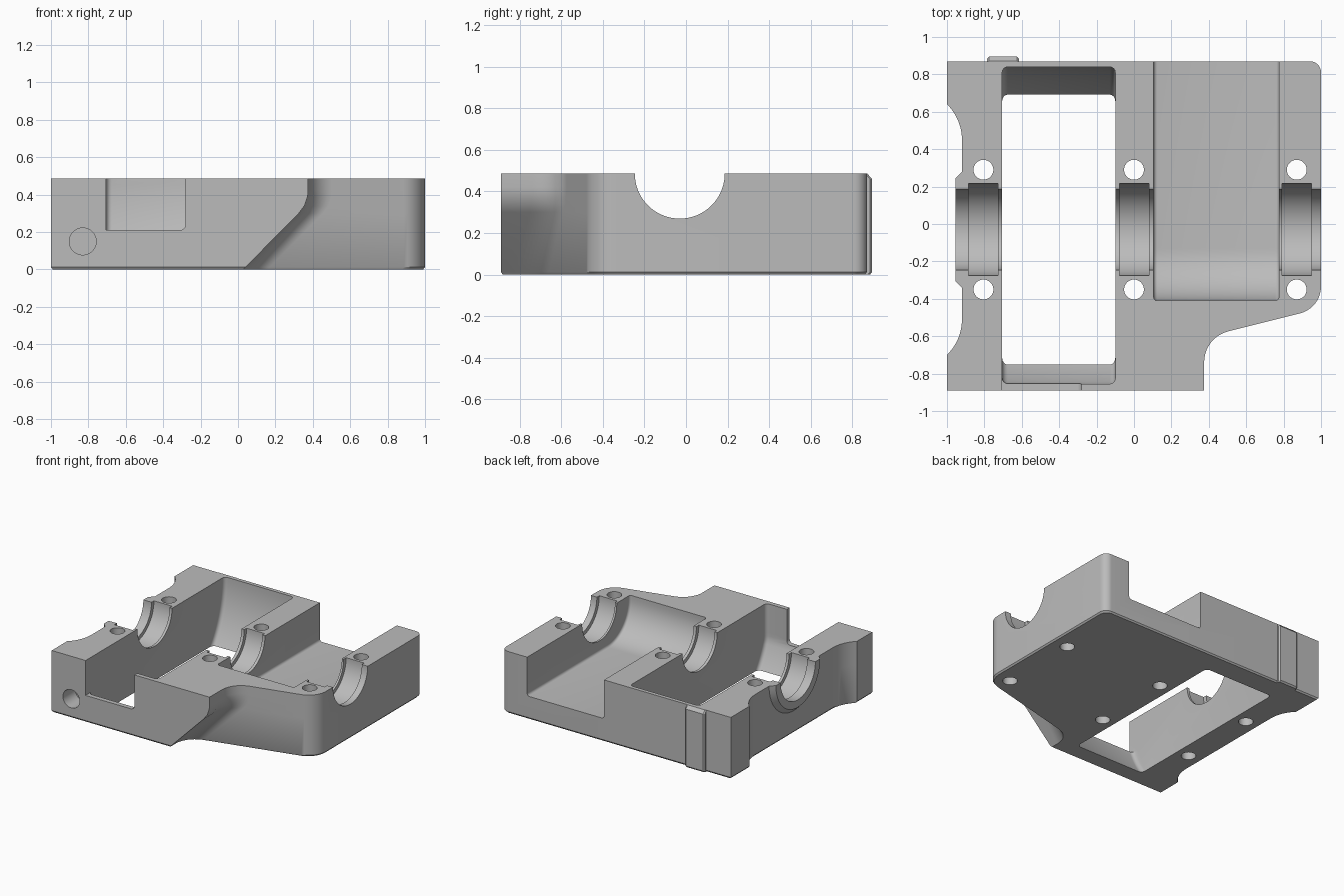
import bpy, bmesh
from math import sin, cos, pi, asin, radians
from mathutils import Vector

if "Cube" in bpy.data.objects:
    bpy.data.objects.remove(bpy.data.objects["Cube"])

TOP = 0.485       # height of the split face
AXIS_Y = -0.03    # shaft axis position

metal = bpy.data.materials.new("grey metal")
metal.use_nodes = True
metal.diffuse_color = (0.5, 0.5, 0.5, 1)
metal.node_tree.nodes["Principled BSDF"].inputs["Base Color"].default_value = (0.5, 0.5, 0.5, 1)


def loft(name, rings):
    """Closed solid through a stack of rings with equal point counts."""
    bm = bmesh.new()
    loops = [[bm.verts.new(p) for p in ring] for ring in rings]
    n = len(loops[0])
    for a, b in zip(loops, loops[1:]):
        for i in range(n):
            j = (i + 1) % n
            bm.faces.new((a[i], a[j], b[j], b[i]))
    bm.faces.new(loops[0])
    bm.faces.new(loops[-1])
    bmesh.ops.recalc_face_normals(bm, faces=bm.faces)
    mesh = bpy.data.meshes.new(name)
    bm.to_mesh(mesh)
    bm.free()
    ob = bpy.data.objects.new(name, mesh)
    bpy.context.collection.objects.link(ob)
    return ob


def prism_x(name, profile, x0, x1):
    return loft(name, [[(x, y, z) for y, z in profile] for x in (x0, x1)])


def cylinder(name, radius, depth, loc, rot=(0, 0, 0), sides=48):
    bpy.ops.mesh.primitive_cylinder_add(vertices=sides, radius=radius, depth=depth,
                                        location=loc, rotation=rot)
    ob = bpy.context.object
    ob.name = name
    return ob


def apply(ob, mod):
    bpy.context.view_layer.objects.active = ob
    bpy.ops.object.modifier_apply(modifier=mod.name)


def round_edges(ob, width):
    mod = ob.modifiers.new("round", "BEVEL")
    mod.width, mod.segments, mod.limit_method = width, 4, "ANGLE"
    mod.angle_limit = radians(40)
    apply(ob, mod)
    return ob


def combine(ob, other, operation="DIFFERENCE"):
    mod = ob.modifiers.new("combine", "BOOLEAN")
    mod.operation, mod.solver, mod.object = operation, "EXACT", other
    apply(ob, mod)
    bpy.data.objects.remove(other)


def fillet(prev, corner, nxt, r, steps=10):
    """Points of a round corner."""
    c = Vector(corner)
    u, v = (Vector(prev) - c).normalized(), (Vector(nxt) - c).normalized()
    half = u.angle(v) / 2
    t = r * cos(half) / sin(half)
    centre = c + (u + v).normalized() * r / sin(half)
    a, b = c + u * t - centre, c + v * t - centre
    turn = a.angle(b)
    return [tuple(centre + (a * sin((1 - k / steps) * turn) + b * sin(k / steps * turn)) / sin(turn))
            for k in range(steps + 1)]


def outline(notch_x):
    """Plan of the housing; notch_x is the wall of the front corner notch."""
    def slant(x):
        return -0.57 + 0.25 * (x - 0.52)
    start, notch = (notch_x, -0.89), (notch_x, slant(notch_x))
    side, back, back_left = (1, slant(1)), (1, 0.87), (-1, 0.87)
    pts = [start] + fillet(start, notch, side, 0.17) + fillet(notch, side, back, 0.15)
    pts += fillet(side, back, back_left, 0.06) + [back_left]
    # Scalloped recess in the side wall
    r = 0.266
    scallop = [(-0.92 - r + r * cos(a), 0.48 + r * sin(a))
               for a in (radians(45.6) * k / 10 for k in range(10, -1, -1))]
    pts += [(x, AXIS_Y + y) for x, y in scallop]
    pts += [(x, AXIS_Y - y) for x, y in reversed(scallop)]
    return pts + [(-1, -0.89)]


# Housing body, with an undercut front corner and a chamfered base
levels = [(0, 0.03), (0.012, 0.04), (0.3, 0.325), (0.34, 0.355),
          (0.39, 0.372), (0.42, 0.375), (TOP, 0.375)]
rings = []
for z, nx in levels:
    s = 0.99 if z == 0 else 1
    rings.append([(x * s, y * s, z) for x, y in outline(nx)])
body = loft("bearing_housing", rings)

# Conical flange around the end bearing
flange = []
for x, r in ((-0.85, 0.31), (-0.92, 0.31), (-0.955, 0.275)):
    flange.append([(x, AXIS_Y + r * cos(a), TOP - r * sin(a))
                   for a in (pi * k / 32 for k in range(33))])
combine(body, loft("bearing_flange", flange), "UNION")

# Vertical pad on the back wall
pad = []
for z, y in ((0, 0.885), (0.012, 0.895), (0.46, 0.895), (TOP, 0.872)):
    pad.append([(-0.785, 0.8, z), (-0.785, y - 0.01, z), (-0.775, y, z),
                (-0.625, y, z), (-0.615, y - 0.01, z), (-0.615, 0.8, z)])
combine(body, loft("back_pad", pad), "UNION")

# Through chamber swept about the shaft axis, with a flat front limit
R = 0.87
drop = asin((TOP + 0.1) / R)
arc = [k / 20 * drop for k in range(21)]
back_wall = [(AXIS_Y + R * cos(a), TOP - R * sin(a)) for a in arc]
front_wall = [(max(-0.855, AXIS_Y - R * cos(a)), TOP - R * sin(a)) for a in reversed(arc)]
profile = [(AXIS_Y + R, 0.8)] + back_wall + front_wall + [(-0.855, 0.8)]
combine(body, round_edges(prism_x("chamber_cutter", profile, -0.705, -0.1), 0.03))

# Window in the front wall of the chamber
low, right = 0.21, -0.28
corner = fillet((-0.7, low), (right, low), (right, 0.7), 0.03, 5)
window = [(-0.705, 0.7), (-0.705, low)] + corner + [(right, 0.7)]
combine(body, loft("window_cutter", [[(x, y, z) for x, z in window] for y in (-1, -0.8)]))

# Open-backed bay with a large curved front end
floor, r = 0.18, 0.28
bend = [(-0.13 - r * sin(a), floor + r - r * cos(a)) for a in (pi / 2 * k / 16 for k in range(17))]
bay = [(1.1, 0.8), (1.1, floor)] + bend + [(-0.41, 0.8)]
combine(body, round_edges(prism_x("bay_cutter", bay, 0.105, 0.775), 0.02))

# Shaft bore and the wider bearing seats
across = (0, pi / 2, 0)
combine(body, cylinder("bore_cutter", 0.216, 2.4, (0, AXIS_Y, TOP), across, 96))
for x in (-0.805, 0.0025, 0.87):
    combine(body, cylinder("seat_cutter", 0.246, 0.158, (x, AXIS_Y, TOP), across, 96))

# Bolt holes beside each bearing
for x in (-0.805, 0, 0.87):
    for y in (0.32, -0.32):
        combine(body, cylinder("bolt_cutter", 0.053, 1, (x, AXIS_Y + y, 0.25)))

# Blind hole in the front wall
combine(body, cylinder("front_hole_cutter", 0.072, 0.3, (-0.83, -0.89, 0.15), (pi / 2, 0, 0)))

# Finish
body.data.materials.clear()
body.data.materials.append(metal)
for poly in body.data.polygons:
    poly.material_index = 0
bpy.ops.object.select_all(action="DESELECT")
body.select_set(True)
bpy.context.view_layer.objects.active = body
bpy.ops.object.shade_smooth_by_angle(angle=radians(30))
